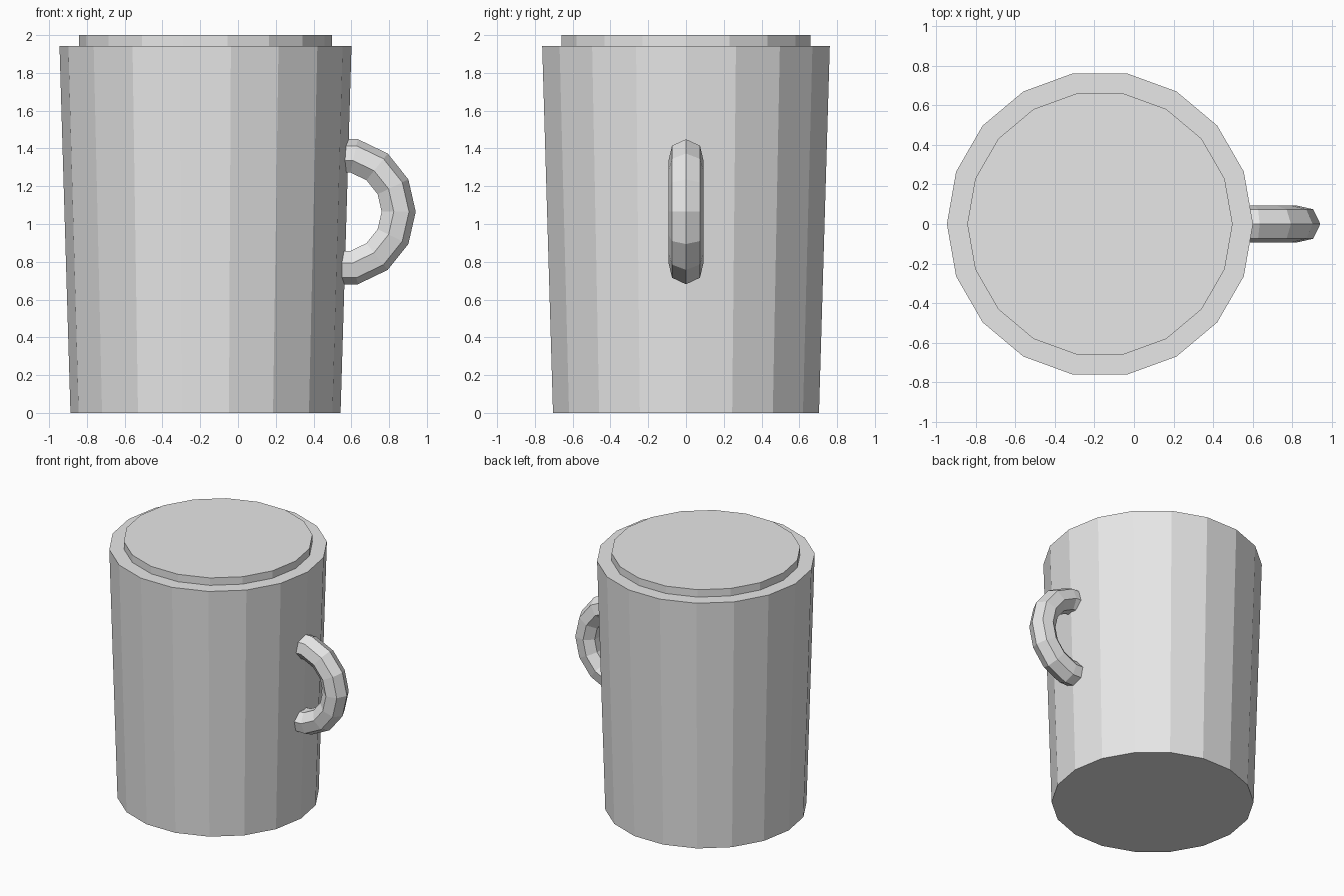
import bpy, bmesh, math

if "Cube" in bpy.data.objects:
    bpy.data.objects.remove(bpy.data.objects["Cube"])

CX = -0.172      # axis of the mug
SIDES = 18

grey = bpy.data.materials.new("light grey")
grey.diffuse_color = (0.8, 0.8, 0.8, 1)
grey.use_nodes = True
grey.node_tree.nodes["Principled BSDF"].inputs["Base Color"].default_value = grey.diffuse_color


def add_object(name, bm):
    bmesh.ops.recalc_face_normals(bm, faces=bm.faces)
    mesh = bpy.data.meshes.new(name)
    bm.to_mesh(mesh)
    bm.free()
    mesh.materials.append(grey)
    obj = bpy.data.objects.new(name, mesh)
    bpy.context.collection.objects.link(obj)
    return obj


def loft(name, rings):
    """Join equal-length rings of points and cap both ends."""
    bm = bmesh.new()
    vs = [[bm.verts.new(p) for p in ring] for ring in rings]
    n = len(vs[0])
    for a, b in zip(vs, vs[1:]):
        for i in range(n):
            j = (i + 1) % n
            bm.faces.new((a[i], a[j], b[j], b[i]))
    bm.faces.new(vs[0])
    bm.faces.new(vs[-1])
    return add_object(name, bm)


def circle(radius, z):
    return [(CX + radius * math.cos(math.tau * i / SIDES),
             radius * math.sin(math.tau * i / SIDES), z) for i in range(SIDES)]


# Tapered body, and the raised disc on top of it
loft("mug_body", [circle(0.715, 0), circle(0.773, 1.942)])
loft("top_disc", [circle(0.67, 1.942), circle(0.67, 2.0)])

# Handle: part of a 14-segment ring with a 7-sided section, ends inside the body
HX, HZ, MAJOR, MINOR = 0.547, 1.065, 0.299, 0.095
rings = []
for k in range(-4, 5):
    a = math.tau * k / 14
    ring = []
    for i in range(7):
        b = math.tau * i / 7
        r = MAJOR + MINOR * math.cos(b)
        ring.append((HX + r * math.cos(a), MINOR * math.sin(b), HZ + r * math.sin(a)))
    rings.append(ring)
loft("handle", rings)
